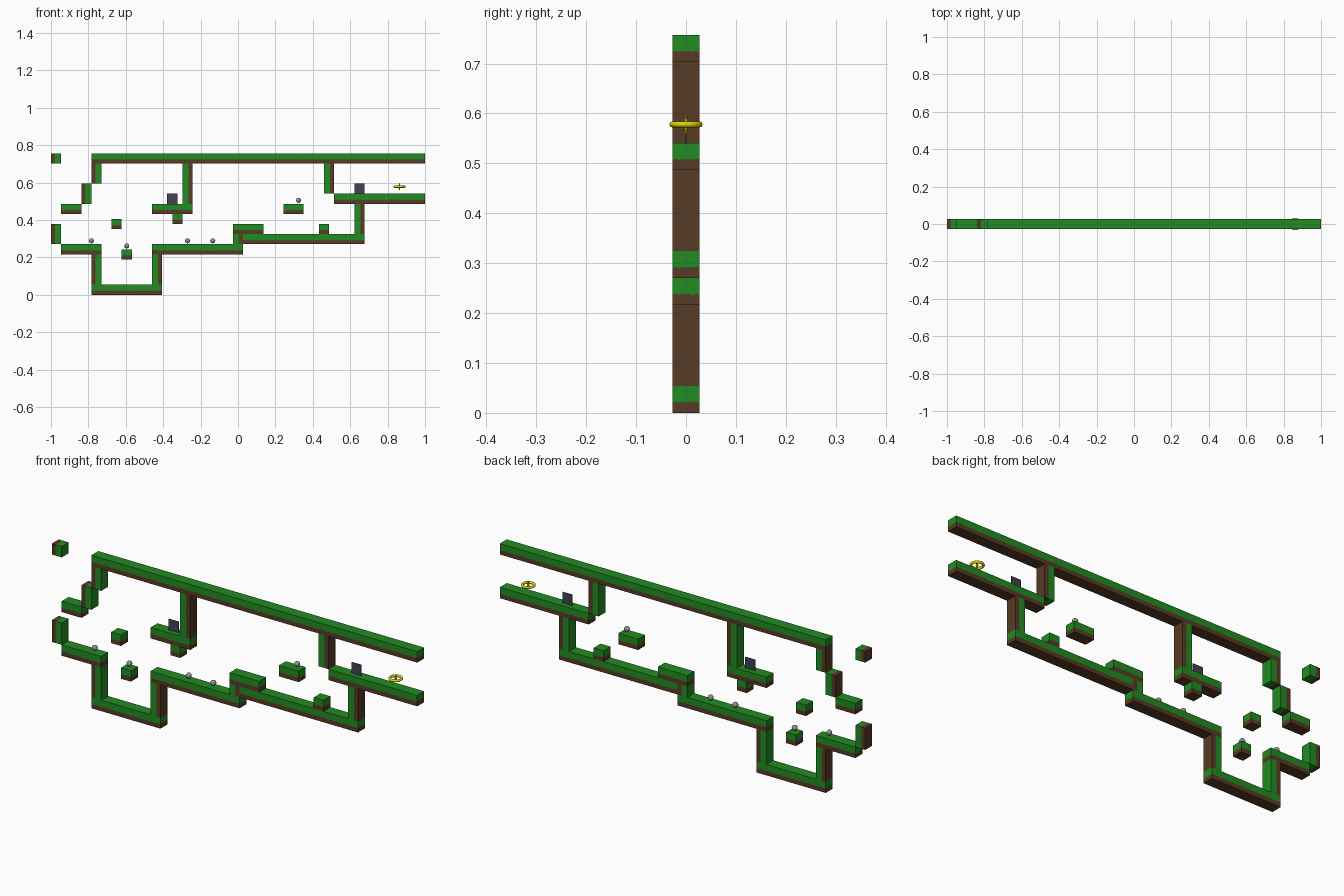
import bpy, bmesh, math, random
from mathutils import Vector

if "Cube" in bpy.data.objects:
    bpy.data.objects.remove(bpy.data.objects["Cube"])

random.seed(4)
U = 2 / 37            # tile size: the level is 37 tiles long and 14 tall
H = U / 2


def material(name, rgb):
    m = bpy.data.materials.new(name)
    m.diffuse_color = (*rgb, 1)
    m.use_nodes = True
    m.node_tree.nodes["Principled BSDF"].inputs["Base Color"].default_value = m.diffuse_color
    return m


GRASS = material("grass_green", (0.016, 0.258, 0.016))
SOIL = material("soil_brown", (0.097, 0.043, 0.018))
SLATE = material("slate_blue", (0.050, 0.056, 0.085))
STEEL = material("steel_grey", (0.30, 0.28, 0.30))
GOLD = material("gold_yellow", (0.75, 0.68, 0.0))


def finish(name, bm, mats):
    bmesh.ops.recalc_face_normals(bm, faces=bm.faces)
    mesh = bpy.data.meshes.new(name)
    bm.to_mesh(mesh)
    bm.free()
    for m in mats:
        mesh.materials.append(m)
    ob = bpy.data.objects.new(name, mesh)
    bpy.context.collection.objects.link(ob)
    return ob


def bar(name, col, row, n, grass="up"):
    """Run of n tiles: soil below, grass above, joined at a ragged line."""
    length, k = n * U, 8
    step = U / k
    ring = [(i * step, -H) for i in range(n * k)]
    ring += [(length, -H + i * step) for i in range(k)]
    ring += [(length - i * step, H) for i in range(n * k)]
    ring += [(0, H - i * step) for i in range(k)]

    def place(a, y, h):
        x0, z0 = -1 + col * U, row * U
        if grass == "up":
            return Vector((x0 + a, y, z0 + h))
        if grass == "right":
            return Vector((x0 + h, y, z0 + length - a))
        return Vector((x0 + U - h, y, z0 + a))

    bm = bmesh.new()
    levels = []
    for level in range(3):
        verts = []
        for i, (a, y) in enumerate(ring):
            ragged = U * (0.42 if i % 2 else random.uniform(0.34, 0.40))
            verts.append(bm.verts.new(place(a, y, (0, ragged, U)[level])))
        levels.append(verts)
    for level in range(2):
        lo, hi = levels[level], levels[level + 1]
        for i in range(len(ring)):
            j = (i + 1) % len(ring)
            bm.faces.new((lo[i], lo[j], hi[j], hi[i])).material_index = level
    bm.faces.new(levels[0]).material_index = 0
    bm.faces.new(levels[2]).material_index = 1
    return finish(name, bm, (SOIL, GRASS))


# Floors, ceiling and floating blocks: first column, row, tile count
for name, col, row, n in [
        ("ceiling", 4, 13, 33), ("upper_left_ledge", 1, 8, 2),
        ("entry_floor", 1, 4, 4), ("pit_floor", 4, 0, 7),
        ("middle_floor", 10, 4, 9), ("checkpoint_ledge", 10, 8, 4),
        ("hanging_block", 12, 7, 1), ("step_ledge", 18, 6, 3),
        ("lower_right_floor", 19, 5, 12), ("step_block", 26.5, 6, 1),
        ("floating_ledge", 23, 8, 2), ("exit_floor", 28, 9, 9),
        ("pit_block", 7, 3.5, 1), ("floating_block", 6, 6.5, 1)]:
    bar(name, col, row, n)

# Walls, with the grass facing sideways
for name, col, row, n, side in [
        ("corner_block", 0, 13, 1, "right"), ("ceiling_left_wall", 4, 11, 2, "right"),
        ("left_step_wall", 3, 9, 2, "right"), ("entry_wall", 0, 5, 2, "right"),
        ("pit_left_wall", 4, 1, 3, "right"), ("pit_right_wall", 10, 1, 3, "left"),
        ("checkpoint_wall", 13, 9, 4, "left"), ("step_riser", 18, 5, 1, "left"),
        ("exit_drop_wall", 27, 10, 3, "left"), ("exit_lower_wall", 30, 6, 3, "left")]:
    bar(name, col, row, n, side)

# Thin upright checkpoint panels
for col, row in ((11.5, 9), (30, 10)):
    bm = bmesh.new()
    bmesh.ops.create_cube(bm, size=1)
    for v in bm.verts:
        v.co = (-1 + (col + 0.5 + v.co.x) * U, v.co.y * 0.003, (row + 0.5 + v.co.z) * U)
    finish("checkpoint_panel", bm, (SLATE,))

# Steel balls hovering just over the floors
for x, floor in ((-0.784, 5), (-0.595, 4.5), (-0.27, 5), (-0.135, 5), (0.324, 9)):
    bpy.ops.mesh.primitive_uv_sphere_add(segments=20, ring_count=12, radius=0.0135,
                                         location=(x, 0, floor * U + 0.0185))
    ball = bpy.context.object
    ball.name = "steel_ball"
    ball.data.materials.append(STEEL)
    bpy.ops.object.shade_smooth()

# Gold goal ring lying flat
GOAL = Vector((0.863, 0, 0.578))
bpy.ops.mesh.primitive_torus_add(major_radius=0.027, minor_radius=0.006, major_segments=40,
                                 minor_segments=12, location=GOAL)
ring = bpy.context.object
ring.name = "goal_ring"
ring.data.materials.append(GOLD)
bpy.ops.object.shade_smooth()

# Small upright spindle in the ring: a slim double spike with a bead at each end
for s in (-1, 1):
    bpy.ops.mesh.primitive_cone_add(vertices=8, radius1=0.006, radius2=0.0015, depth=0.018,
                                    location=GOAL + Vector((0, 0, s * 0.009)),
                                    rotation=(0 if s > 0 else math.pi, 0, 0))
    spike = bpy.context.object
    spike.name = "goal_spike"
    spike.data.materials.append(GOLD)
    bpy.ops.mesh.primitive_uv_sphere_add(segments=8, ring_count=6, radius=0.003,
                                         location=GOAL + Vector((0, 0, s * 0.016)))
    bead = bpy.context.object
    bead.name = "goal_bead"
    bead.data.materials.append(GOLD)
